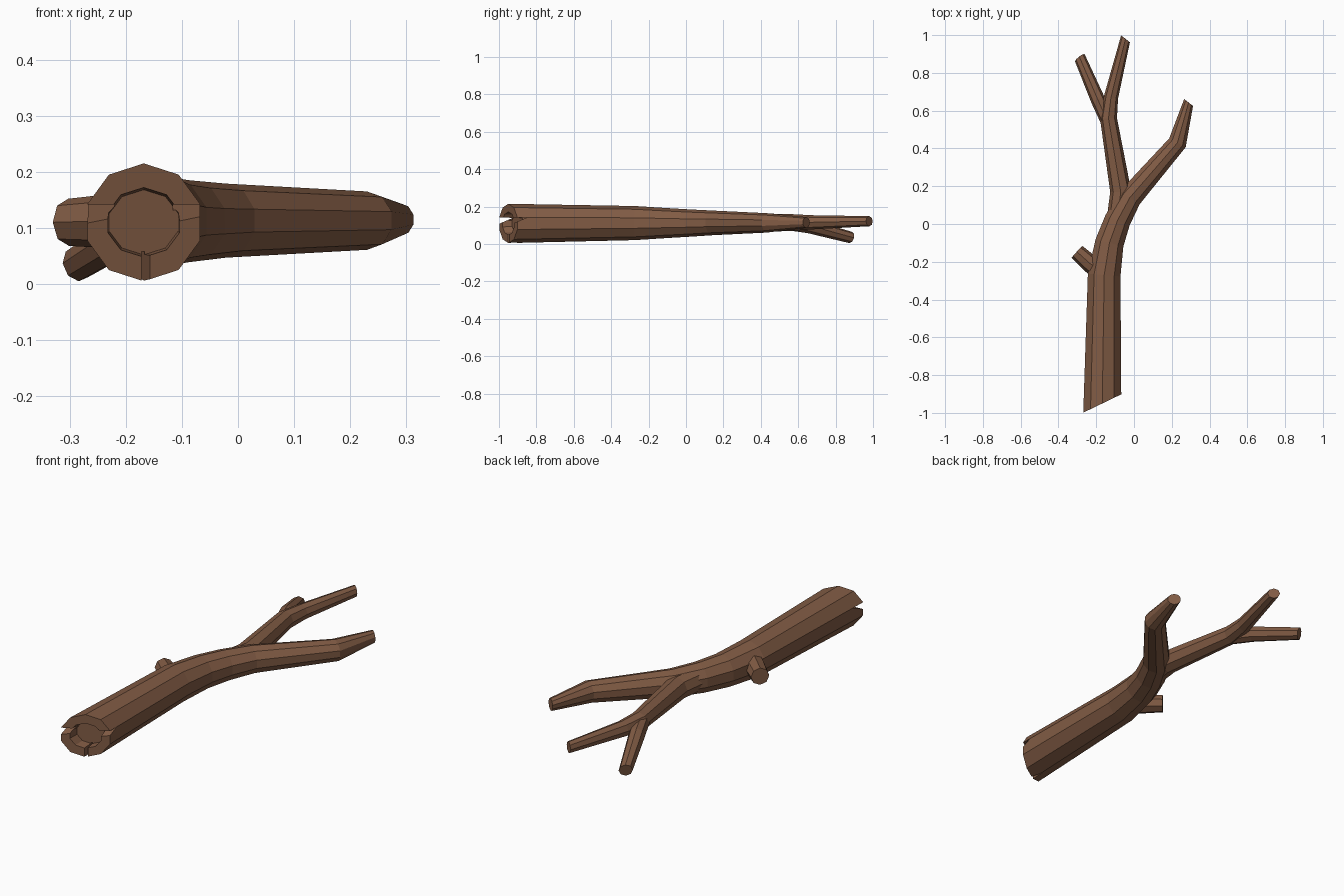
import bpy, bmesh, math
from mathutils import Vector

if "Cube" in bpy.data.objects:
    bpy.data.objects.remove(bpy.data.objects["Cube"])

bark = bpy.data.materials.new("bark_brown")
bark.diffuse_color = (0.22, 0.105, 0.058, 1)
bark.use_nodes = True
bark.node_tree.nodes["Principled BSDF"].inputs["Base Color"].default_value = bark.diffuse_color


def finish(name, bm):
    bmesh.ops.recalc_face_normals(bm, faces=bm.faces[:])
    me = bpy.data.meshes.new(name)
    bm.to_mesh(me)
    bm.free()
    me.materials.append(bark)
    ob = bpy.data.objects.new(name, me)
    bpy.context.collection.objects.link(ob)
    return ob


def limb(name, path, sides, slant_start=0, slant_end=0, hollow=False):
    """Faceted tube through (x, y, z, radius) points, with slanted end cuts."""
    bm = bmesh.new()
    pts = [Vector(p[:3]) for p in path]
    rings, n = [], len(path)
    for i, p in enumerate(path):
        a = (pts[i] - pts[i - 1]).normalized() if i else Vector()
        b = (pts[i + 1] - pts[i]).normalized() if i < n - 1 else Vector()
        t = (a + b).normalized()
        side = t.cross(Vector((0, 0, 1))).normalized()
        up = side.cross(t)
        s = slant_start if i == 0 else slant_end if i == n - 1 else 0
        ring = []
        for k in range(sides):
            ang = math.pi / 2 + k * math.tau / sides
            u, w = p[3] * math.cos(ang), p[3] * math.sin(ang)
            ring.append(bm.verts.new(pts[i] + side * u + up * w + t * s * u))
        rings.append(ring)
    for r0, r1 in zip(rings, rings[1:]):
        for k in range(sides):
            j = (k + 1) % sides
            bm.faces.new((r0[k], r0[j], r1[j], r1[k]))
    cap = bm.faces.new(rings[0])
    bm.faces.new(rings[-1])
    if hollow:
        # rim, then a shallow hollow core
        bmesh.ops.recalc_face_normals(bm, faces=bm.faces[:])
        bmesh.ops.inset_individual(bm, faces=[cap], thickness=0.043)
        bmesh.ops.inset_individual(bm, faces=[cap], thickness=0.004)
        bmesh.ops.translate(bm, verts=cap.verts[:], vec=(0, 0.05, 0))
    return finish(name, bm)


# Trunk flowing into the right-hand branch
trunk = limb("trunk", [
    (-0.168, -0.95, 0.11, 0.105), (-0.158, -0.27, 0.112, 0.091),
    (-0.13, -0.1, 0.112, 0.08), (-0.087, 0.02, 0.112, 0.073),
    (-0.022, 0.14, 0.113, 0.066), (0.23, 0.43, 0.113, 0.052),
    (0.289, 0.643, 0.115, 0.029)], 10, 0.5, -0.4, hollow=True)

# Left-hand branch, its side twig and the broken stub
limb("left_branch", [
    (-0.09, 0.02, 0.112, 0.055), (-0.07, 0.17, 0.112, 0.056),
    (-0.135, 0.56, 0.115, 0.045), (-0.122, 0.67, 0.116, 0.038),
    (-0.045, 0.98, 0.122, 0.027)], 8, 0, -0.45)
limb("side_twig", [
    (-0.13, 0.52, 0.113, 0.036), (-0.19, 0.655, 0.096, 0.038),
    (-0.287, 0.88, 0.035, 0.031)], 8, 0, 0.25)
limb("broken_stub", [
    (-0.16, -0.255, 0.112, 0.06), (-0.232, -0.21, 0.112, 0.048),
    (-0.302, -0.147, 0.11, 0.042)], 8)

# Split notches in the rim: triangular wedges, left, right and underneath
bm = bmesh.new()


def wedge(a, b, apex_y, rim_y, r0, r1, place):
    """Wedge from span a..b at the rim to the point (b, apex_y)."""
    ends = [[bm.verts.new(place(r, c, y)) for c, y in
             ((a, rim_y), (b, rim_y), (b, apex_y))] for r in (r0, r1)]
    bm.faces.new(ends[0])
    bm.faces.new(ends[1][::-1])
    for k in range(3):
        j = (k + 1) % 3
        bm.faces.new((ends[0][j], ends[0][k], ends[1][k], ends[1][j]))


wedge(0.078, 0.142, -0.85, -1.0, 0.052, 0.13, lambda r, c, y: (-0.168 + r, y, c))
wedge(0.078, 0.142, -0.92, -1.07, 0.052, 0.13, lambda r, c, y: (-0.168 - r, y, c))
wedge(-0.14, -0.172, -0.87, -1.03, 0.052, 0.13, lambda r, c, y: (c, y, 0.11 - r))
cutter = finish("notch_cutter", bm)
cutter.hide_render = True

mod = trunk.modifiers.new("notches", 'BOOLEAN')
mod.operation = 'DIFFERENCE'
mod.solver = 'EXACT'
mod.object = cutter
bpy.context.view_layer.objects.active = trunk
trunk.select_set(True)
bpy.ops.object.modifier_apply(modifier=mod.name)
bpy.data.objects.remove(cutter)
